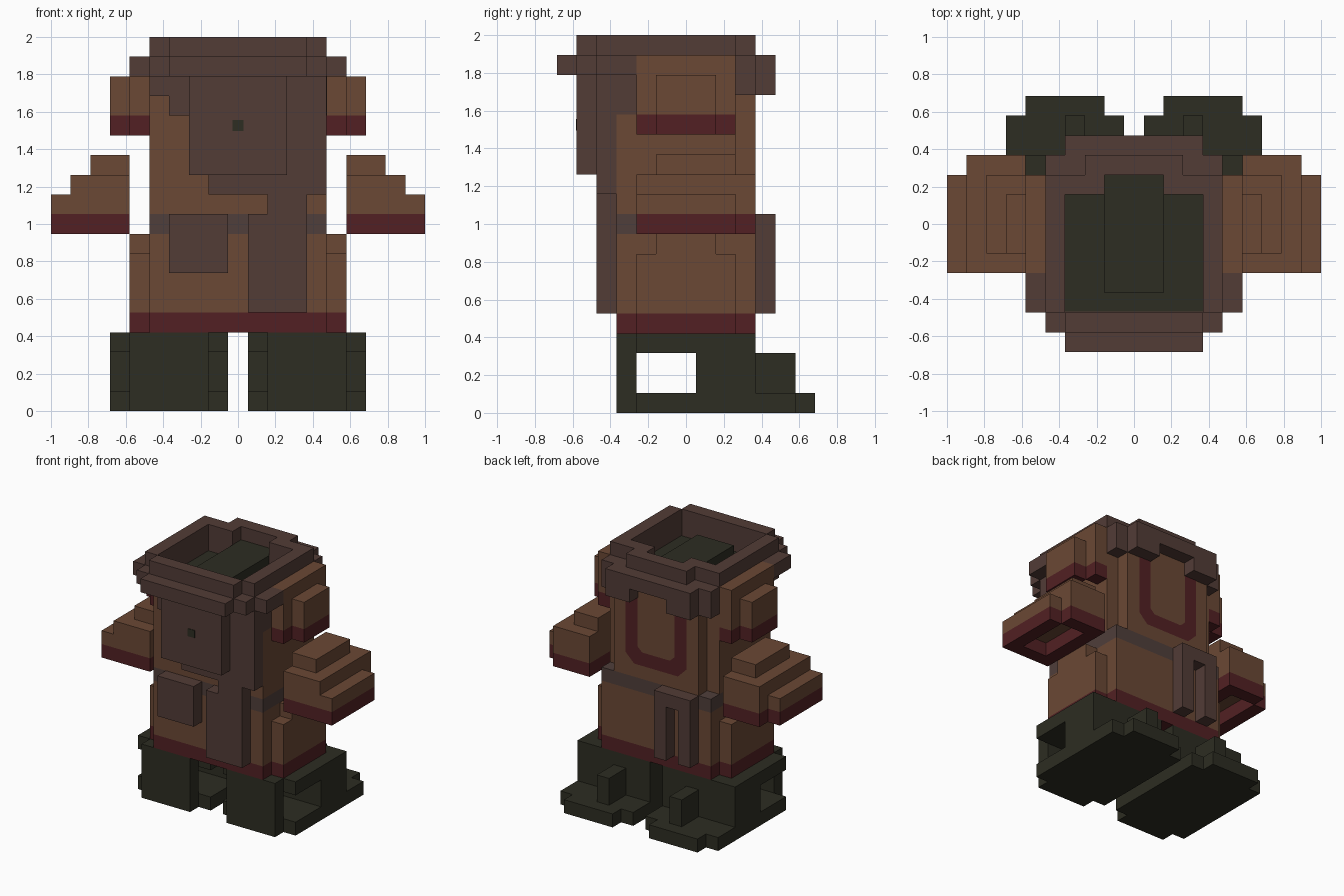
import bpy, bmesh
from mathutils import Matrix, Vector

cube = bpy.data.objects.get("Cube")
if cube:
    bpy.data.objects.remove(cube)

UNIT = 2 / 19  # edge of one block


def material(name, *rgb):
    mat = bpy.data.materials.new(name)
    mat.use_nodes = True
    colour = (*rgb, 1)
    mat.diffuse_color = colour
    shader = mat.node_tree.nodes["Principled BSDF"]
    shader.inputs["Base Color"].default_value = colour
    shader.inputs["Roughness"].default_value = 0.9
    return mat


cloth = material("brown cloth", .145, .065, .035)
leather = material("dark brown leather", .085, .045, .037)
trim = material("dark red trim", .085, .0145, .017)
boot_green = material("dark green", .026, .026, .016)
belt_grey = material("grey brown belt", .080, .049, .043)


def finish(name, bm, mat):
    mesh = bpy.data.meshes.new(name)
    bm.to_mesh(mesh)
    bm.free()
    mesh.materials.append(mat)
    obj = bpy.data.objects.new(name, mesh)
    bpy.context.collection.objects.link(obj)
    return obj


def add_block(bm, xs, ys, zs):
    """Block filling inclusive cell ranges; x and y cells are centred on zero."""
    low = Vector((xs[0] - .5, ys[0] - .5, zs[0])) * UNIT
    high = Vector((xs[1] + .5, ys[1] + .5, zs[1] + 1)) * UNIT
    matrix = Matrix.Translation((low + high) / 2) @ Matrix.Diagonal((*(high - low), 1))
    bmesh.ops.create_cube(bm, size=1, matrix=matrix)


def blocks(name, mat, *parts, mirror=False):
    bm = bmesh.new()
    for xs, ys, zs in parts:
        add_block(bm, xs, ys, zs)
    obj = finish(name, bm, mat)
    if mirror:
        obj.modifiers.new("mirror_x", "MIRROR")
    return obj


# Boots: sole, open arch, upper and toe ridge
blocks("boots", boot_green,
       ((2, 5), (-3, 6), (0, 0)),
       ((1, 6), (-2, 5), (0, 0)),
       ((2, 5), (-3, -3), (1, 3)),
       ((1, 6), (-2, 0), (3, 3)),
       ((1, 6), (1, 3), (1, 3)),
       ((3, 3), (4, 5), (1, 2)), mirror=True)

# Coat skirt with red hem
blocks("skirt", cloth, ((-4, 4), (-3, 3), (5, 8)))
blocks("skirt_sides", cloth,
       ((5, 5), (-2, 2), (5, 7)),
       ((5, 5), (-1, 1), (8, 8)), mirror=True)
blocks("hem", trim,
       ((-4, 4), (-3, 3), (4, 4)),
       ((-5, 5), (-2, 2), (4, 4)))

# Waist and chest
blocks("belt", belt_grey, ((-4, 4), (-3, 3), (9, 9)))
blocks("chest", cloth,
       ((-4, 4), (-3, 2), (10, 16)),
       ((-3, 3), (3, 3), (10, 16)))

# Upper sleeves with open red cuffs
blocks("upper_sleeves", cloth,
       ((5, 5), (-2, 2), (15, 17)),
       ((6, 6), (-1, 1), (15, 16)), mirror=True)
blocks("upper_cuffs", trim,
       ((5, 5), (-2, -2), (14, 14)),
       ((5, 5), (2, 2), (14, 14)),
       ((6, 6), (-1, 1), (14, 14)), mirror=True)

# Stepped lower sleeves with open red cuffs
blocks("lower_sleeves", cloth,
       ((6, 9), (-2, 2), (10, 10)),
       ((6, 8), (3, 3), (10, 10)),
       ((6, 8), (-2, 3), (11, 11)),
       ((6, 7), (-1, 2), (12, 12)), mirror=True)
blocks("lower_cuffs", trim,
       ((6, 6), (-2, 3), (9, 9)),
       ((9, 9), (-2, 2), (9, 9)),
       ((7, 8), (-2, -2), (9, 9)),
       ((7, 8), (3, 3), (9, 9)), mirror=True)

# Leather front: plate, flaps, long strap and pouch
blocks("front_plate", leather, ((-2, 2), (-5, -5), (12, 16)))
blocks("front_flaps", leather,
       ((-2, 2), (-4, -4), (12, 16)),
       ((-1, 2), (-4, -4), (11, 11)),
       ((3, 4), (-4, -4), (11, 16)),
       ((-4, -3), (-4, -4), (16, 16)),
       ((-3, -3), (-4, -4), (15, 15)))
blocks("front_strap", leather,
       ((2, 3), (-4, -4), (10, 10)),
       ((1, 3), (-4, -4), (5, 9)))
blocks("front_pouch", leather, ((-3, -1), (-4, -4), (7, 9)))
blocks("shoulder_patch", leather, ((4, 4.02), (-3, -3), (15, 16)))

# Button on the plate
bm = bmesh.new()
bmesh.ops.create_cube(bm, size=1, matrix=Matrix.Translation((0, -5.5 * UNIT, 14.5 * UNIT))
                      @ Matrix.Diagonal((.06, .008, .06, 1)))
finish("button", bm, boot_green)

# Slit loop hanging from the back of the belt
blocks("back_loop", leather,
       ((-3, -3), (4, 4), (5, 9)),
       ((-1, -1), (4, 4), (5, 9)),
       ((-2, -2), (4, 4), (9, 9)))

# Red U-shaped piping on the back
half = [(.16, 1.75), (.16, 1.30), (.12, 1.263)], [(.263, 1.75), (.263, 1.23), (.19, 1.158)]
bm = bmesh.new()
rows = []
for side in half:
    path = side + [(-x, z) for x, z in reversed(side)]
    rows.append([bm.verts.new((x, 3.5 * UNIT + .004, z)) for x, z in path])
inner, outer = rows
for a in range(len(inner) - 1):
    bm.faces.new((inner[a], inner[a + 1], outer[a + 1], outer[a]))
bmesh.ops.recalc_face_normals(bm, faces=bm.faces)
if bm.faces[:][0].normal.y < 0:
    bmesh.ops.reverse_faces(bm, faces=bm.faces)
finish("back_piping", bm, trim)

# Collar: wide lower ring, narrower top ring, tabs at the back
blocks("collar_brim", leather,
       ((-3, 3), (-6, -5), (17, 17)),
       ((-3, 3), (3, 4), (17, 17)))
blocks("collar_brim_sides", leather,
       ((5, 5), (-4, -3), (17, 17)),
       ((4, 4), (-5, 3), (17, 17)),
       ((2, 3), (2, 2), (17, 17)), mirror=True)
blocks("collar_top", leather,
       ((-3, 3), (-5, -5), (18, 18)),
       ((-2, 2), (3, 3), (18, 18)))
blocks("collar_top_sides", leather,
       ((4, 4), (-4, 2), (18, 18)),
       ((2, 3), (2, 2), (18, 18)), mirror=True)
blocks("collar_tabs", leather,
       ((2, 3), (4, 4), (16, 16)),
       ((4, 4), (3, 3), (16, 16)), mirror=True)

# Dark lining and neck block inside the collar
blocks("collar_lining", boot_green, ((-3, 3), (-3.95, 1), (16.5, 16.03)))
blocks("neck_block", boot_green, ((-1, 1), (-3, 2), (17, 17)))
